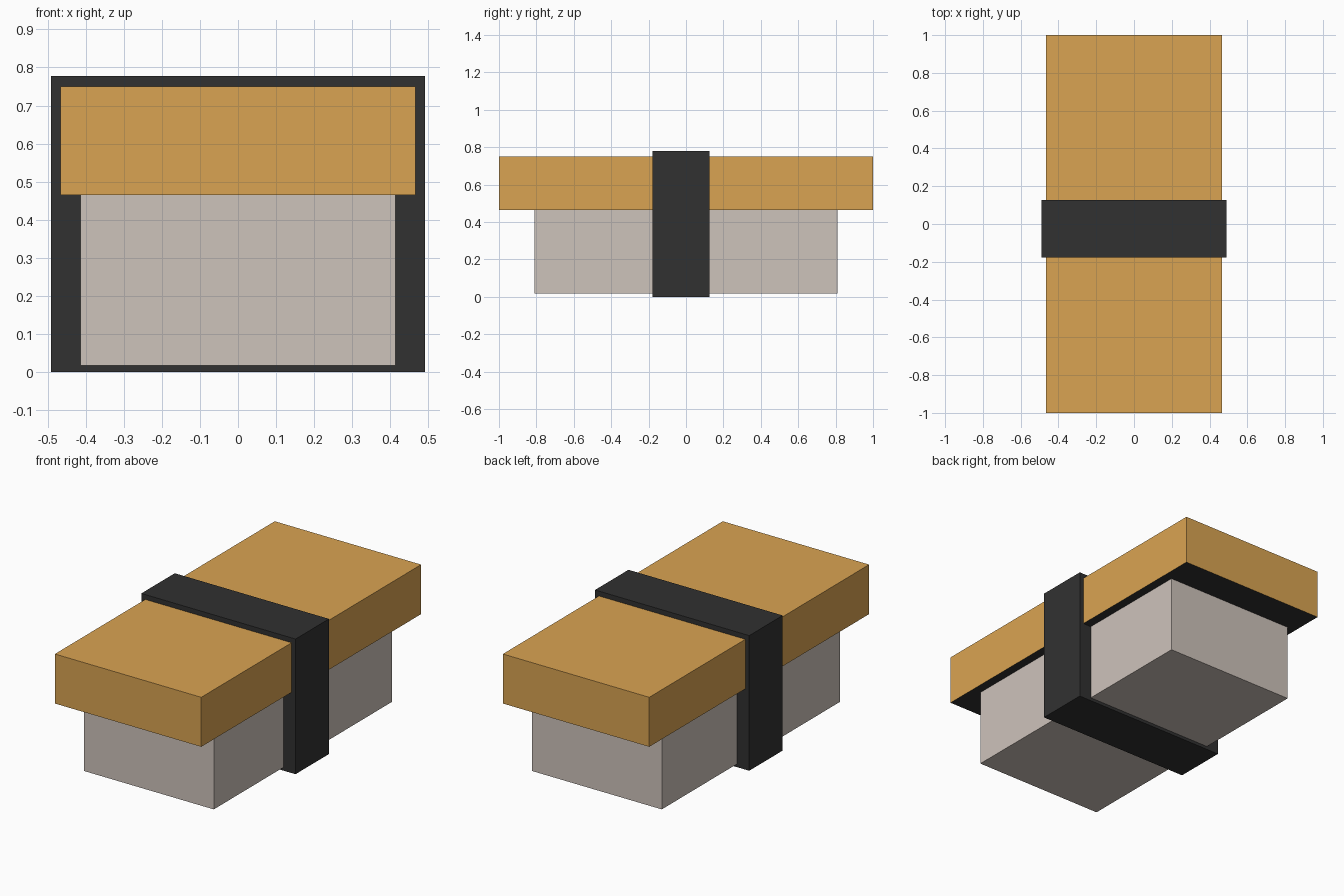
import bpy, bmesh
from mathutils import Vector

if "Cube" in bpy.data.objects:
    bpy.data.objects.remove(bpy.data.objects["Cube"])


def srgb(r, g, b):
    def lin(c):
        c /= 255
        return c / 12.92 if c <= 0.04045 else ((c + 0.055) / 1.055) ** 2.4
    return (lin(r), lin(g), lin(b), 1)


def material(name, colour):
    m = bpy.data.materials.new(name)
    m.diffuse_color = colour
    m.use_nodes = True
    m.node_tree.nodes["Principled BSDF"].inputs["Base Color"].default_value = m.diffuse_color
    return m


def box(name, lo, hi, *mats):
    """Box between two corners; faces pointing down use the last material."""
    lo, hi = Vector(lo), Vector(hi)
    bm = bmesh.new()
    bmesh.ops.create_cube(bm, size=1)
    bmesh.ops.scale(bm, vec=hi - lo, verts=bm.verts)
    bmesh.ops.translate(bm, vec=(lo + hi) / 2, verts=bm.verts)
    bm.normal_update()
    for f in bm.faces:
        f.material_index = len(mats) - 1 if f.normal.z < -0.5 else 0
    me = bpy.data.meshes.new(name)
    bm.to_mesh(me)
    bm.free()
    for m in mats:
        me.materials.append(m)
    ob = bpy.data.objects.new(name, me)
    bpy.context.collection.objects.link(ob)
    return ob


rice = material("rice grey", srgb(206, 195, 187))
egg = material("egg yellow", srgb(218, 164, 82))
dark = material("seaweed black", srgb(49, 49, 49))

# Rice block, omelette slab with dark underside, and seaweed strap
box("rice_block", (-0.413, -0.81, 0.018), (0.413, 0.81, 0.465), rice)
box("egg_slab", (-0.466, -1.0, 0.465), (0.466, 1.0, 0.75), egg, dark)
box("seaweed_band", (-0.491, -0.178, 0.0), (0.491, 0.126, 0.778), dark)
